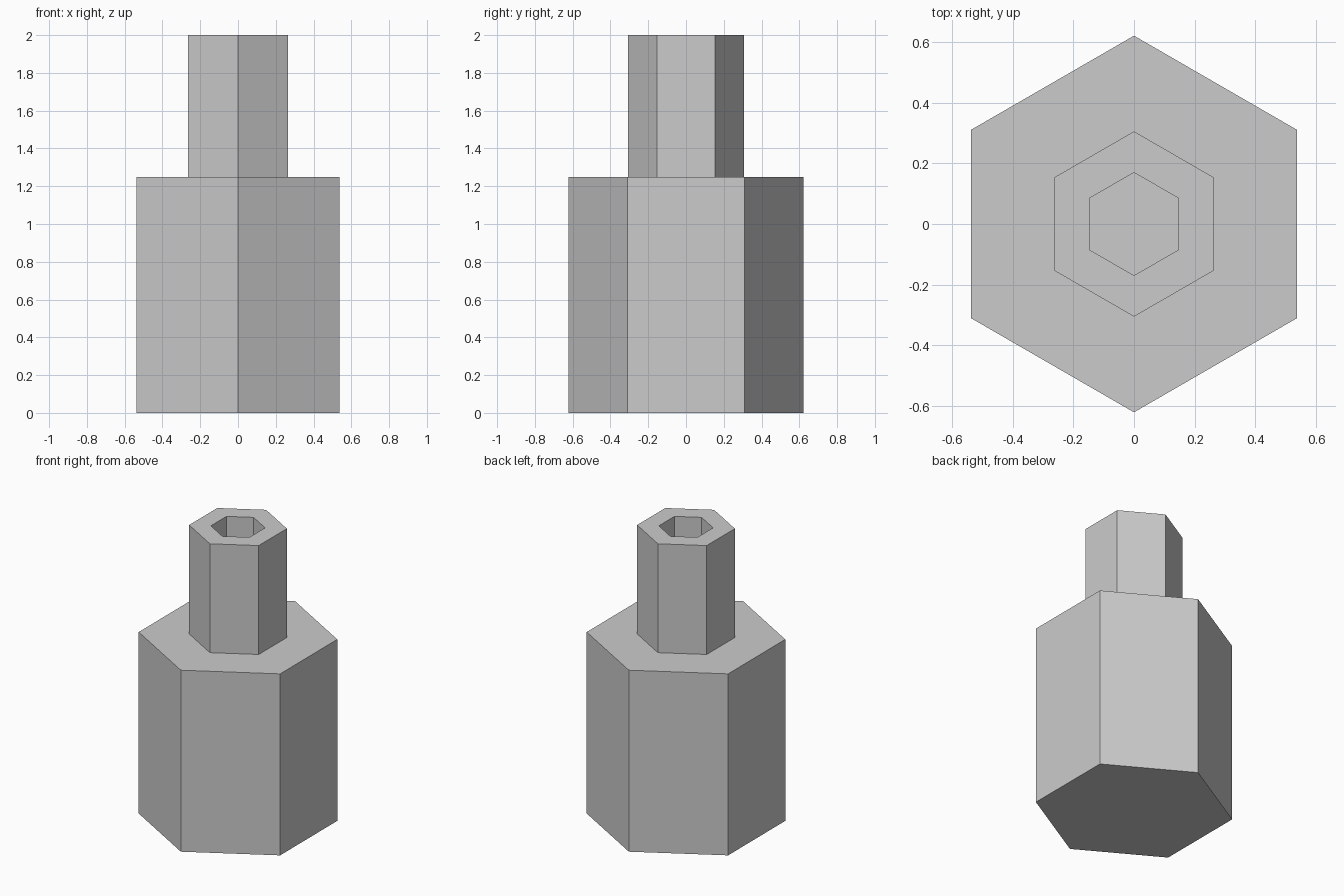
import bpy, bmesh
from math import sin, cos, pi

if "Cube" in bpy.data.objects:
    bpy.data.objects.remove(bpy.data.objects["Cube"])

SIDES = 6
# (radius, height) from the base, up the body and neck, then down into the socket
PROFILE = [(0.622, 0.0), (0.622, 1.25), (0.306, 1.25),
           (0.306, 2.0), (0.17, 2.0), (0.17, 1.25)]


def hex_ring(bm, radius, z):
    """One hexagon of vertices with corners pointing along y."""
    angles = [pi / 2 + 2 * pi * i / SIDES for i in range(SIDES)]
    return [bm.verts.new((radius * cos(a), radius * sin(a), z)) for a in angles]


bm = bmesh.new()
rings = [hex_ring(bm, r, z) for r, z in PROFILE]

# Walls, shoulder, rim and socket walls
for low, high in zip(rings, rings[1:]):
    for i in range(SIDES):
        j = (i + 1) % SIDES
        bm.faces.new((low[i], low[j], high[j], high[i]))

# Closed underside and socket floor
bm.faces.new(rings[0][::-1])
bm.faces.new(rings[-1])
bmesh.ops.recalc_face_normals(bm, faces=bm.faces)

mesh = bpy.data.meshes.new("hexagonal_socket_body")
bm.to_mesh(mesh)
bm.free()
body = bpy.data.objects.new("hexagonal_socket_body", mesh)
bpy.context.collection.objects.link(body)
